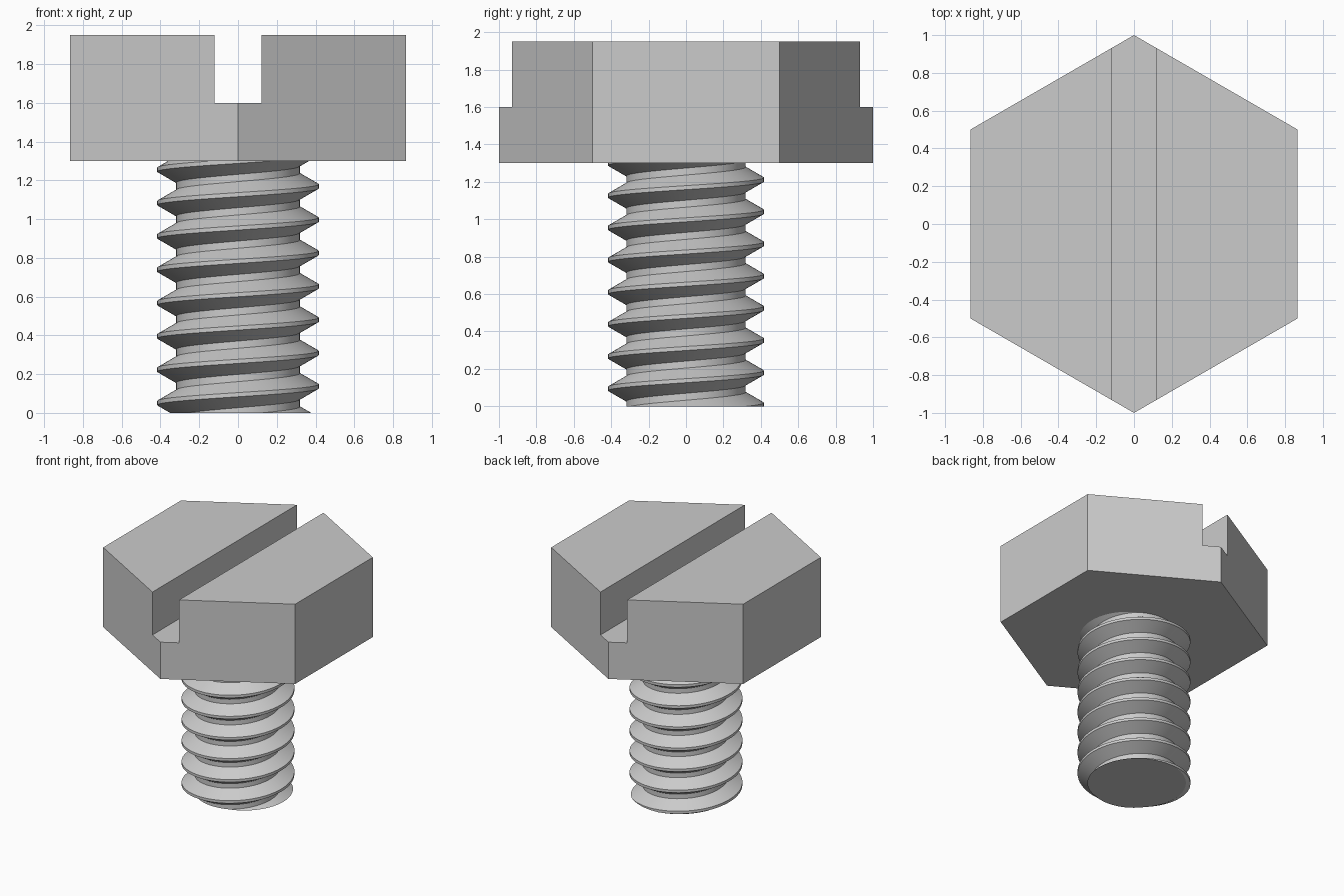
import bpy
import bmesh
from math import cos, sin, pi, tan, radians

default_cube = bpy.data.objects.get("Cube")
if default_cube:
    bpy.data.objects.remove(default_cube, do_unlink=True)

# Plain grey metal
STEEL = (0.6, 0.6, 0.6, 1)
steel = bpy.data.materials.new("grey steel")
steel.use_nodes = True
steel.diffuse_color = STEEL
steel.node_tree.nodes["Principled BSDF"].inputs["Base Color"].default_value = STEEL

HEAD_BOTTOM, HEAD_TOP = 1.3, 1.95
SLOT_FLOOR, SLOT_WIDTH = 1.6, 0.24
CREST, ROOT, PITCH = 0.417, 0.319, 0.172


def make_object(name, bm):
    mesh = bpy.data.meshes.new(name)
    bm.to_mesh(mesh)
    bm.free()
    obj = bpy.data.objects.new(name, mesh)
    mesh.materials.append(steel)
    bpy.context.collection.objects.link(obj)
    return obj


def activate(obj):
    bpy.ops.object.select_all(action="DESELECT")
    obj.select_set(True)
    bpy.context.view_layer.objects.active = obj


# Hexagonal head with points toward front and back
bm = bmesh.new()
corners = [bm.verts.new((sin(i * pi / 3), -cos(i * pi / 3), HEAD_BOTTOM)) for i in range(6)]
base = bm.faces.new(corners)
top = bmesh.ops.extrude_face_region(bm, geom=[base])["geom"]
bmesh.ops.translate(bm, vec=(0, 0, HEAD_TOP - HEAD_BOTTOM),
                    verts=[g for g in top if isinstance(g, bmesh.types.BMVert)])
bmesh.ops.recalc_face_normals(bm, faces=bm.faces)
head = make_object("hex_head", bm)

# Screwdriver slot running front to back
bm = bmesh.new()
bmesh.ops.create_cube(bm, size=1)
bmesh.ops.scale(bm, vec=(SLOT_WIDTH, 3, 1), verts=bm.verts)
bmesh.ops.translate(bm, vec=(0, 0, SLOT_FLOOR + 0.5), verts=bm.verts)
cutter = make_object("slot_cutter", bm)
cutter.hide_render = True
slot = head.modifiers.new("slot", "BOOLEAN")
slot.operation = "DIFFERENCE"
slot.solver = "EXACT"
slot.object = cutter
activate(head)
bpy.ops.object.modifier_apply(modifier=slot.name)
bpy.data.objects.remove(cutter, do_unlink=True)

# Threaded shank: a trapezoid profile swept along a right-handed helix
SEGMENTS, TURNS = 64, 12
crest_half = PITCH / 16
root_half = crest_half + (CREST - ROOT) * tan(radians(30))
profile = [(ROOT, -root_half), (CREST, -crest_half), (CREST, crest_half), (ROOT, root_half)]
start = 0.137 - 3 * PITCH

bm = bmesh.new()
rows = []
for i in range(SEGMENTS * TURNS + 1):
    a = 2 * pi * i / SEGMENTS
    z = start + PITCH * i / SEGMENTS
    rows.append([bm.verts.new((r * cos(a), r * sin(a), z + dz)) for r, dz in profile])
for i in range(SEGMENTS * TURNS):
    a, b = rows[i], rows[i + 1]
    for k in range(3):
        bm.faces.new((a[k], b[k], b[k + 1], a[k + 1]))
    # Root band up to the next turn
    if i + SEGMENTS + 1 < len(rows):
        c, d = rows[i + SEGMENTS], rows[i + SEGMENTS + 1]
        bm.faces.new((a[3], b[3], d[0], c[0]))

# Trim both ends flat and cap them; the upper end sits inside the head
for height, direction in ((0, -1), (HEAD_BOTTOM + 0.05, 1)):
    cut = bmesh.ops.bisect_plane(bm, geom=bm.verts[:] + bm.edges[:] + bm.faces[:],
                                 plane_co=(0, 0, height), plane_no=(0, 0, direction),
                                 clear_outer=True)["geom_cut"]
    rim = [g for g in cut if isinstance(g, bmesh.types.BMEdge)]
    bmesh.ops.holes_fill(bm, edges=rim, sides=0)
bmesh.ops.recalc_face_normals(bm, faces=bm.faces)
shank = make_object("threaded_shank", bm)
activate(shank)
bpy.ops.object.shade_smooth_by_angle(angle=radians(30))
